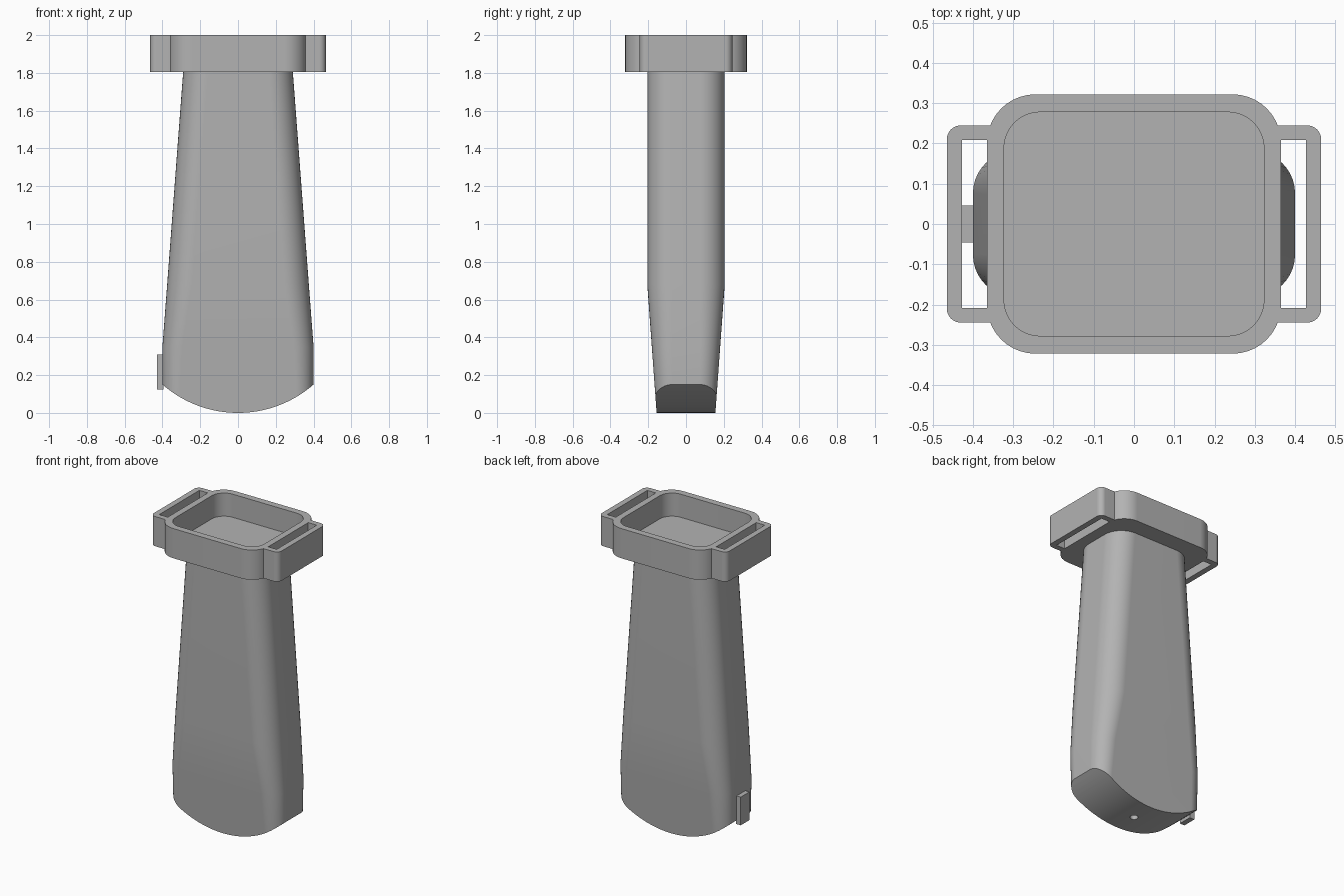
import bpy, bmesh
from math import sin, cos, pi, sqrt, radians

cube = bpy.data.objects.get("Cube")
if cube:
    bpy.data.objects.remove(cube, do_unlink=True)

GREY = (0.45, 0.45, 0.45, 1)
grey = bpy.data.materials.new("plain grey")
grey.use_nodes = True
grey.diffuse_color = GREY
grey.node_tree.nodes["Principled BSDF"].inputs["Base Color"].default_value = GREY


def rounded(hx, hy, r, steps=10):
    """Rounded rectangle as a list of (x, y)."""
    pts = []
    for q, (sx, sy) in enumerate([(1, 1), (-1, 1), (-1, -1), (1, -1)]):
        for i in range(steps + 1):
            a = (q + i / steps) * pi / 2
            pts.append((sx * (hx - r) + r * cos(a), sy * (hy - r) + r * sin(a)))
    return pts


def loft(name, rings):
    """Skin equal-length rings of 3D points and cap both ends."""
    bm = bmesh.new()
    loops = [[bm.verts.new(p) for p in ring] for ring in rings]
    n = len(loops[0])
    for a, b in zip(loops, loops[1:]):
        for i in range(n):
            j = (i + 1) % n
            bm.faces.new((a[i], a[j], b[j], b[i]))
    bm.faces.new(loops[0][::-1])
    bm.faces.new(loops[-1])
    bmesh.ops.recalc_face_normals(bm, faces=bm.faces)
    mesh = bpy.data.meshes.new(name)
    bm.to_mesh(mesh)
    bm.free()
    mesh.materials.append(grey)
    ob = bpy.data.objects.new(name, mesh)
    bpy.context.collection.objects.link(ob)
    return ob


def level(pts, z):
    return [(x, y, z) for x, y in pts]


def activate(ob):
    bpy.ops.object.select_all(action='DESELECT')
    ob.select_set(True)
    bpy.context.view_layer.objects.active = ob


def smooth(ob):
    activate(ob)
    bpy.ops.object.shade_smooth_by_angle(angle=radians(30))
    ob.modifiers.new("Weighted normals", 'WEIGHTED_NORMAL').keep_sharp = True


def boolean(ob, cutter, operation):
    mod = ob.modifiers.new("Cut", 'BOOLEAN')
    mod.operation, mod.solver, mod.object = operation, 'EXACT', cutter
    activate(ob)
    bpy.ops.object.modifier_apply(modifier=mod.name)
    bpy.data.objects.remove(cutter, do_unlink=True)


# Tapered body: height, half width, half depth, corner radius
sections = [(-0.05, 0.4, 0.152, 0.085), (0.35, 0.4, 0.181, 0.105),
            (0.68, 0.375, 0.205, 0.13), (1.81, 0.29, 0.205, 0.13)]
body = loft("body", [level(rounded(hx, hy, r), z) for z, hx, hy, r in sections])

# Curved underside, trimmed to a shallow arc
R = 0.608
arc = [(x / 40, R - sqrt(R * R - (x / 40) ** 2)) for x in range(-18, 19)]
outline = arc + [(0.45, 1.9), (-0.45, 1.9)]
trim = loft("trim_cutter", [[(x, y, z) for x, z in outline] for y in (-0.5, 0.5)])
boolean(body, trim, 'INTERSECT')

# Small round hole in the underside
drill = loft("drill_cutter", [level(rounded(0.024, 0.024, 0.0239, 6), z) for z in (-0.1, 0.1)])
boolean(body, drill, 'DIFFERENCE')
smooth(body)

# Open tray on top
BASE, TOP = 1.805, 2.0
outer = rounded(0.365, 0.322, 0.12)
inner = rounded(0.323, 0.278, 0.09)
smooth(loft("top_tray", [level(outer, BASE), level(outer, TOP),
                         level(inner, TOP), level(inner, 1.848)]))

# Strap loops on both sides
half = [p for p in rounded(0.465, 0.245, 0.035, 6) if p[0] > 0]
corner_top = [p for p in half if p[1] > 0]
corner_low = [p for p in half if p[1] < 0]
loop = ([(0.345, -0.245)] + corner_low + corner_top + [(0.345, 0.245), (0.345, 0.208),
        (0.427, 0.208), (0.427, -0.208), (0.345, -0.208)])
strap = loft("strap_loops", [level(loop, BASE), level(loop, TOP)])
strap.modifiers.new("Mirror", 'MIRROR')
smooth(strap)

# Small tab low on the side
tab = [(-0.43, -0.046), (-0.395, -0.046), (-0.395, 0.046), (-0.43, 0.046)]
loft("side_tab", [level(tab, 0.125), level(tab, 0.31)])
